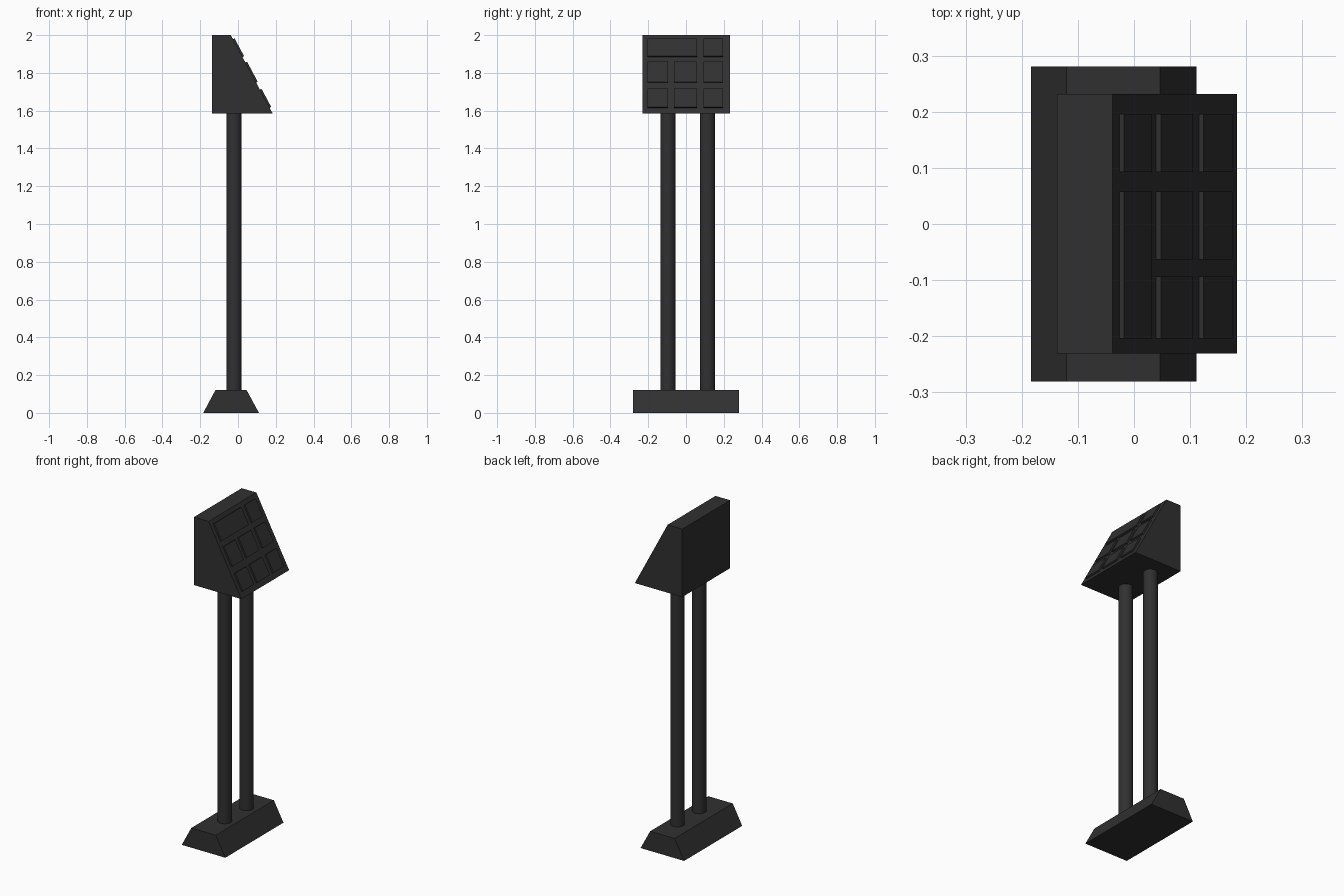
import bpy, bmesh, math
from mathutils import Vector

if "Cube" in bpy.data.objects:
    bpy.data.objects.remove(bpy.data.objects["Cube"])

mat = bpy.data.materials.new("charcoal")
mat.diffuse_color = (0.03, 0.03, 0.03, 1)
mat.use_nodes = True
mat.node_tree.nodes["Principled BSDF"].inputs["Base Color"].default_value = mat.diffuse_color


def prism(name, profile, y0, y1):
    """Extrude an x-z profile along y."""
    bm = bmesh.new()
    face = bm.faces.new([bm.verts.new((x, y0, z)) for x, z in profile])
    ext = bmesh.ops.extrude_face_region(bm, geom=[face])
    verts = [g for g in ext["geom"] if isinstance(g, bmesh.types.BMVert)]
    bmesh.ops.translate(bm, verts=verts, vec=(0, y1 - y0, 0))
    bmesh.ops.recalc_face_normals(bm, faces=bm.faces)
    mesh = bpy.data.meshes.new(name)
    bm.to_mesh(mesh)
    bm.free()
    mesh.materials.append(mat)
    obj = bpy.data.objects.new(name, mesh)
    bpy.context.collection.objects.link(obj)
    return obj


# Tapered foot
prism("base", [(-0.184, 0), (0.111, 0), (0.046, 0.12), (-0.12, 0.12)], -0.281, 0.281)

# Two round posts
for i, y in enumerate((-0.096, 0.114)):
    bpy.ops.mesh.primitive_cylinder_add(vertices=32, radius=0.04, depth=1.465,
                                        location=(-0.022, y, 0.8525))
    post = bpy.context.object
    post.name = f"post_{i + 1}"
    post.data.materials.append(mat)
    bpy.ops.object.shade_smooth_by_angle(angle=math.radians(40))

# Wedge-shaped console head
TOP, TIP = Vector((-0.038, 2.0)), Vector((0.184, 1.584))
prism("console_head", [(-0.137, 1.584), TIP, TOP, (-0.137, 2.0)], -0.231, 0.232)

# Raised panels on the sloping face
down = (TIP - TOP).normalized()
normal = Vector((-down.y, down.x))


def on_slope(z, lift):
    p = TOP + (TIP - TOP) * ((TOP.y - z) / (TOP.y - TIP.y))
    return p + normal * lift


rows = [(1.884, 1.978), (1.748, 1.855), (1.615, 1.712)]
cols = [(-0.204, -0.094), (-0.063, 0.058), (0.093, 0.196)]
for r, (z0, z1) in enumerate(rows):
    spans = [(cols[0][0], cols[1][1]), cols[2]] if r == 0 else cols
    for c, (y0, y1) in enumerate(spans):
        prism(f"panel_{r + 1}_{c + 1}",
              [on_slope(z0, -0.004), on_slope(z0, 0.0095),
               on_slope(z1, 0.0095), on_slope(z1, -0.004)], y0, y1)
